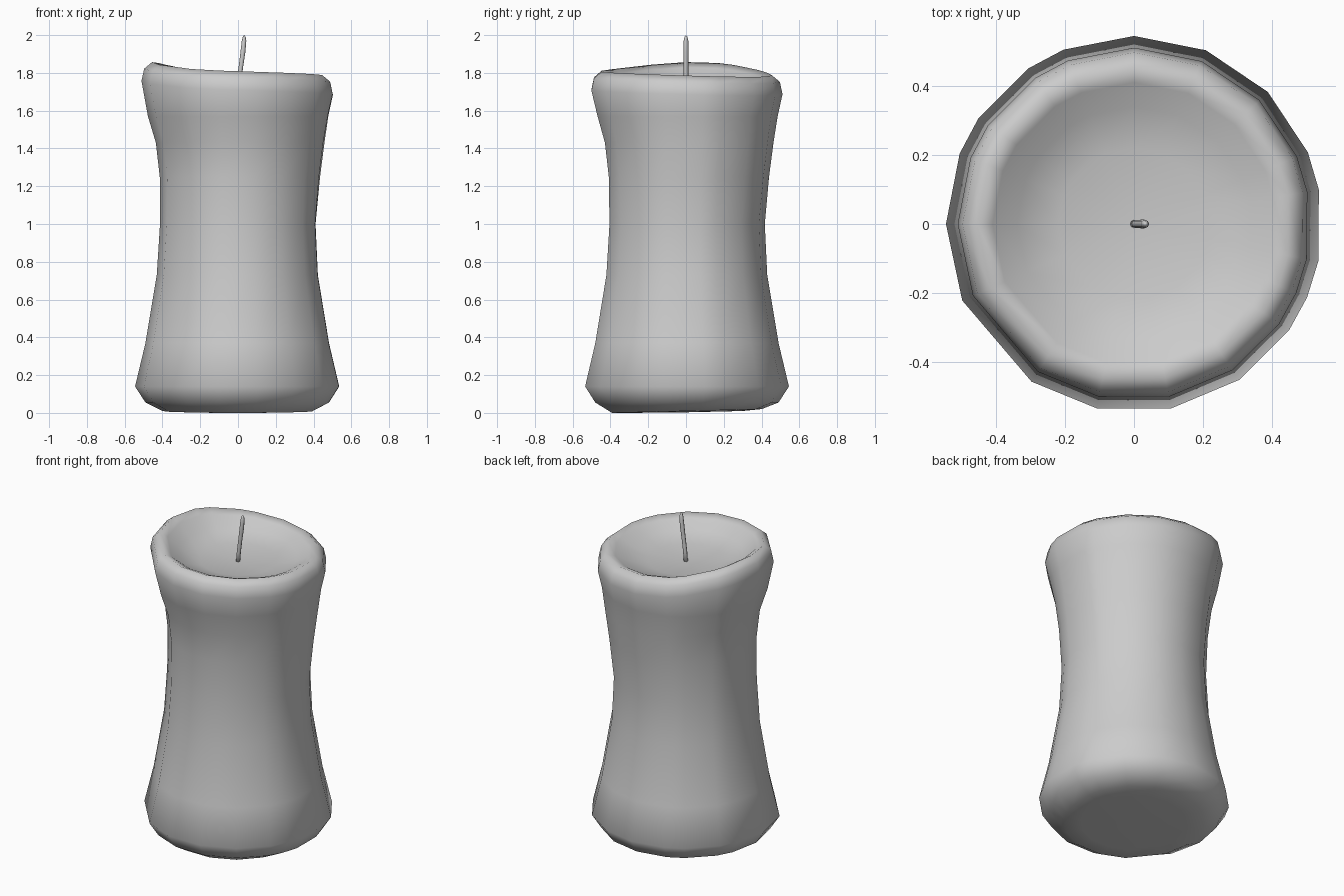
import bpy, bmesh
from math import sin, cos, radians, exp

cube = bpy.data.objects.get("Cube")
if cube:
    bpy.data.objects.remove(cube)


def make_material(name, rgb):
    mat = bpy.data.materials.new(name)
    mat.use_nodes = True
    mat.diffuse_color = (*rgb, 1)
    mat.node_tree.nodes["Principled BSDF"].inputs["Base Color"].default_value = (*rgb, 1)
    return mat


def loft(name, rings, start, end, mat):
    """Skin a stack of equal rings and close both ends with fans to a point."""
    bm = bmesh.new()
    loops = [[bm.verts.new(p) for p in ring] for ring in rings]
    n = len(loops[0])
    for low, high in zip(loops, loops[1:]):
        for i in range(n):
            j = (i + 1) % n
            bm.faces.new((low[i], low[j], high[j], high[i]))
    for loop, tip in ((loops[0], start), (loops[-1], end)):
        centre = bm.verts.new(tip)
        for i in range(n):
            bm.faces.new((loop[i], loop[(i + 1) % n], centre))
    bmesh.ops.recalc_face_normals(bm, faces=bm.faces)
    for f in bm.faces:
        f.smooth = True
    mesh = bpy.data.meshes.new(name)
    bm.to_mesh(mesh)
    bm.free()
    mesh.materials.append(mat)
    obj = bpy.data.objects.new(name, mesh)
    bpy.context.collection.objects.link(obj)
    return obj


grey = make_material("wax grey", (0.6, 0.6, 0.6))

# Uneven hand-shaped sides
ANGLES = [radians(a) for a in (-78.5, -56, -34.5, -23, -11.5, 10.5, 22.4, 44.6, 67.5,
                               90, 112, 124, 146, 158, 180, 204, 237, 258.5)]


def rim_height(a):
    """Rim sags at the back left and rises to a hump at the right."""
    hump = 0.065 * exp(2.2 * (cos(a - radians(168)) - 1))
    return 1.79 - 0.015 * cos(a - radians(70)) + hump


def ring(radius, height, lean=0.0):
    pts = []
    for a in ANGLES:
        r = radius + lean * cos(a - radians(45))
        pts.append((r * cos(a), r * sin(a), height(a)))
    return pts


# Candle body: base, waisted wall, soft rim and dished top
FLOOR = 1.70
wall = [(0.14, 0.545, 0), (0.37, 0.49, 0), (0.73, 0.43, 0), (1.0, 0.415, 0.003),
        (1.25, 0.427, 0.018), (1.43, 0.449, 0.02), (1.57, 0.481, 0.006)]
rings = [ring(0.30, lambda a: 0.005 * (1 + sin(a))),
         ring(0.40, lambda a: 0.01 * (1 + sin(a))),
         ring(0.49, lambda a: 0.055)]
rings += [ring(r, lambda a, z=z: z, lean) for z, r, lean in wall]
rings += [ring(0.511, lambda a: rim_height(a) - 0.10),
          ring(0.497, lambda a: rim_height(a) - 0.035),
          ring(0.455, rim_height)]
for r, keep in ((0.41, 0.82), (0.34, 0.38), (0.22, 0.1)):
    rings.append(ring(r, lambda a, k=keep: FLOOR + k * (rim_height(a) - FLOOR)))
loft("candle_body", rings, (0, 0, 0.003), (0, 0, FLOOR), grey)

# Wick: thin leaning cord with a rounded tip
path = [(0.0, 1.69, 0.012), (0.006, 1.76, 0.012), (0.015, 1.83, 0.012),
        (0.026, 1.91, 0.013), (0.032, 1.97, 0.012), (0.033, 1.992, 0.007)]
wick_rings = [[(x + r * cos(radians(45 * i)), r * sin(radians(45 * i)), z) for i in range(8)]
              for x, z, r in path]
loft("wick", wick_rings, (0, 0, 1.685), (0.033, 0, 2.0), grey)
